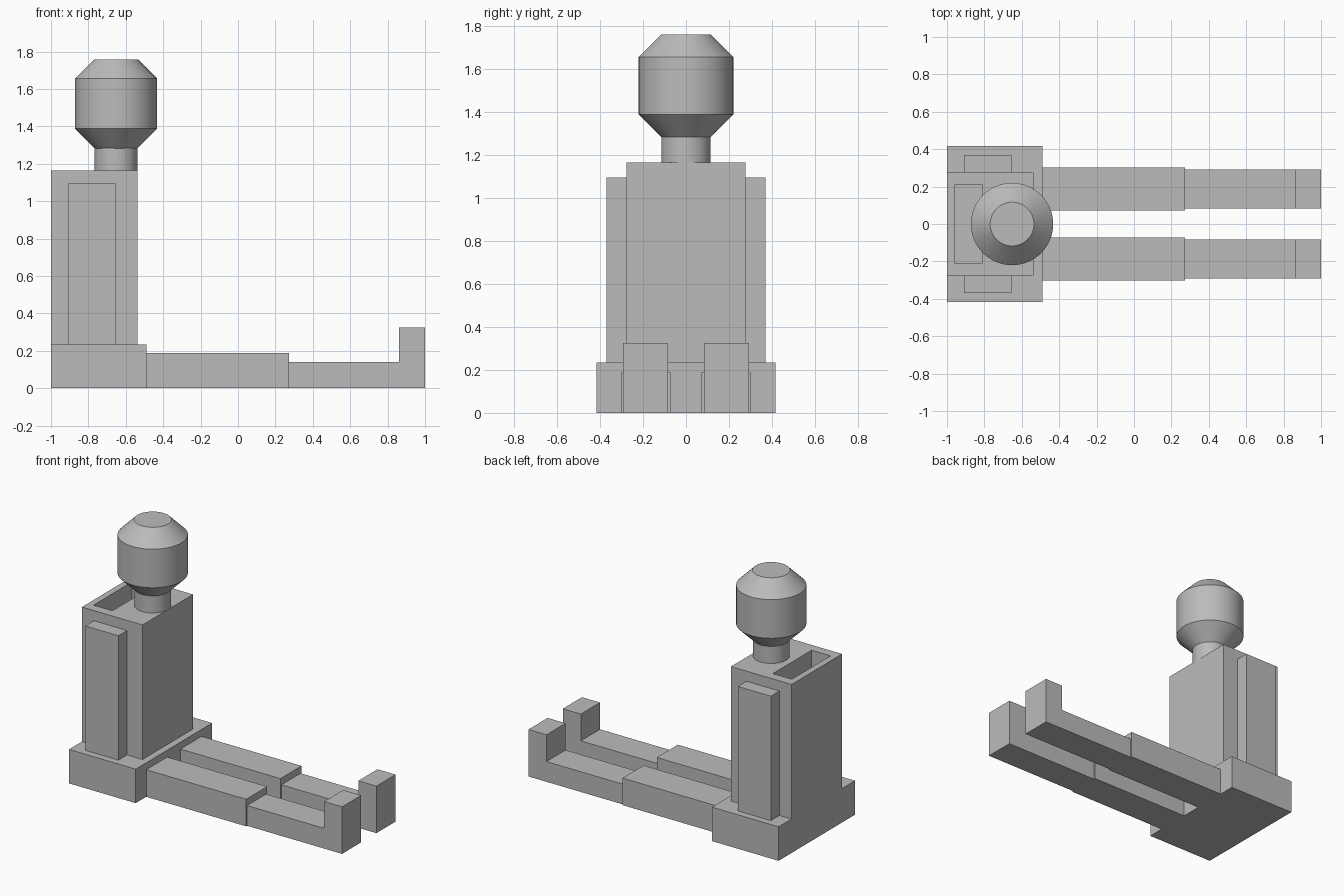
import bpy, bmesh, math
from mathutils import Vector

cube = bpy.data.objects.get("Cube")
if cube:
    bpy.data.objects.remove(cube, do_unlink=True)

grey = bpy.data.materials.new("plain_grey")
grey.use_nodes = True
grey.diffuse_color = (0.5, 0.5, 0.5, 1)
grey.node_tree.nodes["Principled BSDF"].inputs["Base Color"].default_value = (0.5, 0.5, 0.5, 1)


def finish(name, bm):
    bmesh.ops.recalc_face_normals(bm, faces=bm.faces)
    mesh = bpy.data.meshes.new(name)
    bm.to_mesh(mesh)
    bm.free()
    mesh.materials.append(grey)
    obj = bpy.data.objects.new(name, mesh)
    bpy.context.collection.objects.link(obj)
    return obj


def box_mesh(x, y, z):
    """Box between the (min, max) pairs of each axis."""
    bm = bmesh.new()
    bmesh.ops.create_cube(bm, size=1)
    for v in bm.verts:
        v.co = Vector([a[1] if c > 0 else a[0] for a, c in zip((x, y, z), v.co)])
    return bm


def prism(name, outline, y0, y1):
    """Extrude an x-z outline along y."""
    bm = bmesh.new()
    face = bm.faces.new([bm.verts.new((x, y0, z)) for x, z in outline])
    new = bmesh.ops.extrude_face_region(bm, geom=[face])["geom"]
    verts = [g for g in new if isinstance(g, bmesh.types.BMVert)]
    bmesh.ops.translate(bm, vec=(0, y1 - y0, 0), verts=verts)
    return finish(name, bm)


# Hip block
finish("hip_block", box_mesh((-1, -0.49), (-0.417, 0.417), (0, 0.235)))

# Torso with a slot sunk into its top
TOP = 1.165
SLOT_BOTTOM = 0.6
bm = box_mesh((-1, -0.537), (-0.276, 0.276), (0.235, TOP))
top = max(bm.faces, key=lambda f: f.calc_center_median().z)
bmesh.ops.inset_individual(bm, faces=[top], thickness=0.05)
mid = top.calc_center_median()
for v in top.verts:
    v.co.x = -0.812 if v.co.x > mid.x else -0.957
    v.co.y = math.copysign(0.211, v.co.y)
pit = bmesh.ops.extrude_discrete_faces(bm, faces=[top])["faces"][0]
for v in pit.verts:
    v.co.z = SLOT_BOTTOM
finish("torso", bm)

# Arms and legs on both sides
for side, s in (("left", 1), ("right", -1)):
    def span(a, b):
        return tuple(sorted((s * a, s * b)))

    # The two sides face +y and -y, the legs reach along +x
    finish(side + "_arm", box_mesh((-0.908, -0.655), span(0.276, 0.37), (0.235, 1.095)))
    finish(side + "_thigh", box_mesh((-0.49, 0.274), span(0.072, 0.302), (0, 0.187)))
    prism(side + "_shin_and_foot",
          [(0.274, 0), (1, 0), (1, 0.325), (0.862, 0.325), (0.862, 0.14), (0.274, 0.14)],
          *span(0.083, 0.292))

# Neck and bevelled head, turned around a vertical axis
profile = [(0, TOP), (0.115, TOP), (0.115, 1.283), (0.22, 1.388),
           (0.22, 1.655), (0.117, 1.758), (0, 1.758)]
bm = bmesh.new()
verts = [bm.verts.new((r, 0, z)) for r, z in profile]
edges = [bm.edges.new(pair) for pair in zip(verts, verts[1:])]
bmesh.ops.spin(bm, geom=verts + edges, cent=(0, 0, 0), axis=(0, 0, 1),
               angle=math.tau, steps=64)
bmesh.ops.remove_doubles(bm, verts=bm.verts, dist=0.0005)
head = finish("head_and_neck", bm)
head.location.x = -0.652
bpy.ops.object.select_all(action="DESELECT")
head.select_set(True)
bpy.context.view_layer.objects.active = head
bpy.ops.object.shade_smooth_by_angle(angle=math.radians(30))
